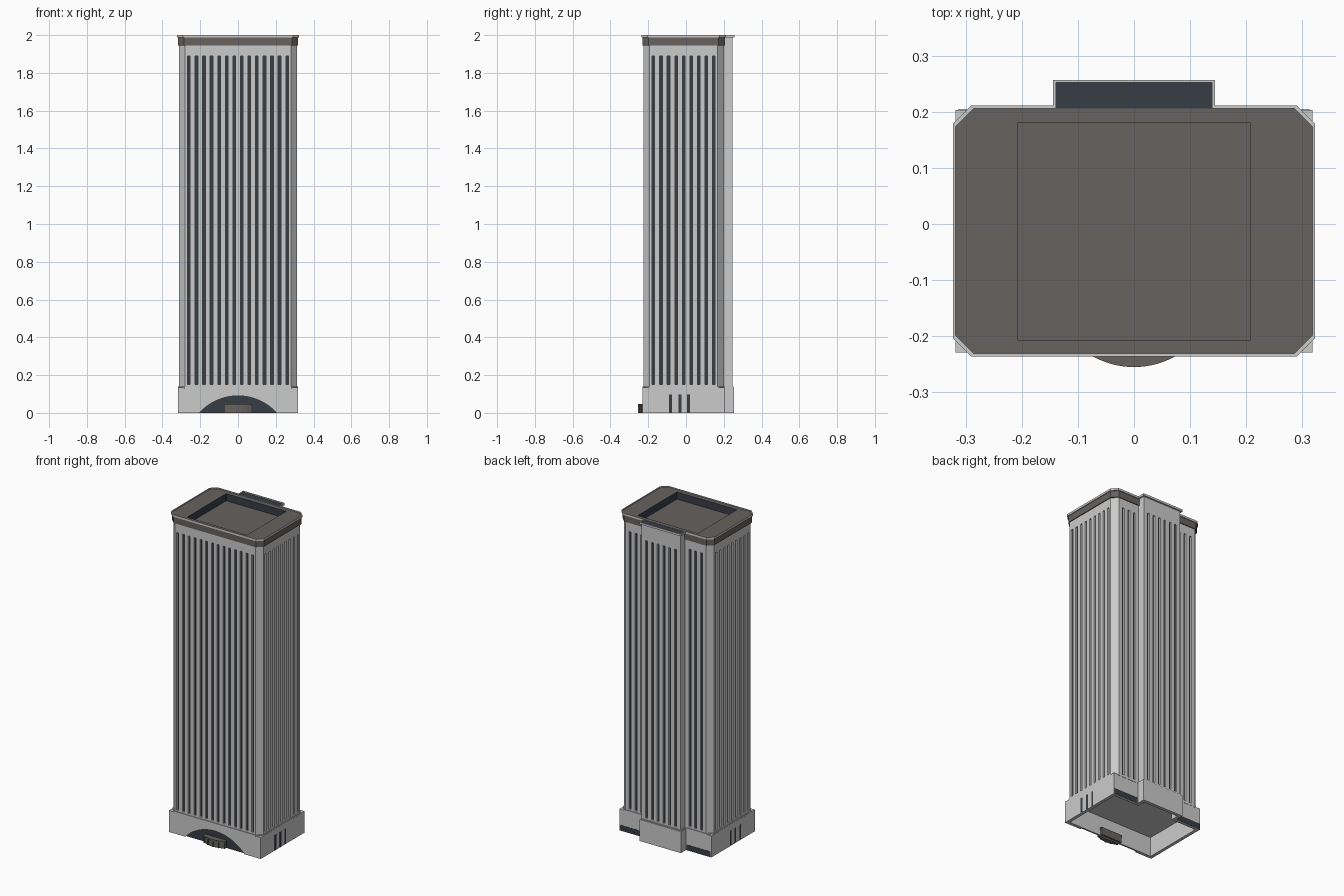
import bpy, bmesh, math
from mathutils import Vector

if "Cube" in bpy.data.objects:
    bpy.data.objects.remove(bpy.data.objects["Cube"])


def material(name, rgb):
    m = bpy.data.materials.new(name)
    m.diffuse_color = (*rgb, 1)
    m.use_nodes = True
    m.node_tree.nodes["Principled BSDF"].inputs["Base Color"].default_value = m.diffuse_color
    return m


STONE = material("pale stone", (0.59, 0.60, 0.59))
GLASS = material("dark glass", (0.038, 0.048, 0.062))
ROOF = material("brown grey roof", (0.135, 0.122, 0.112))


def finish(name, bm, mats):
    bmesh.ops.recalc_face_normals(bm, faces=bm.faces)
    me = bpy.data.meshes.new(name)
    bm.to_mesh(me)
    bm.free()
    for m in mats:
        me.materials.append(m)
    ob = bpy.data.objects.new(name, me)
    bpy.context.collection.objects.link(ob)
    return ob


def prism(name, pts, z0, z1, mat, dark=()):
    """Extrude an outline upward; side faces listed in dark get glass."""
    bm = bmesh.new()
    lo = [bm.verts.new((x, y, z0)) for x, y in pts]
    hi = [bm.verts.new((x, y, z1)) for x, y in pts]
    bm.faces.new(lo)
    bm.faces.new(hi)
    n = len(pts)
    for i in range(n):
        j = (i + 1) % n
        f = bm.faces.new((lo[i], lo[j], hi[j], hi[i]))
        f.material_index = 1 if i in dark else 0
    return finish(name, bm, [mat, GLASS])


def ring(name, outer, inner, z0, z1, mat, inside=None):
    """Wall between two outlines with the same number of corners."""
    bm = bmesh.new()
    loops = [[bm.verts.new((x, y, z)) for x, y in pts]
             for pts, z in ((outer, z0), (outer, z1), (inner, z1), (inner, z0))]
    n = len(outer)
    for k in range(4):
        a, b = loops[k], loops[(k + 1) % 4]
        for i in range(n):
            j = (i + 1) % n
            f = bm.faces.new((a[i], a[j], b[j], b[i]))
            f.material_index = 1 if k == 2 else 0
    return finish(name, bm, [mat, inside or mat])


def box(name, x0, x1, y0, y1, z0, z1, mat):
    return prism(name, [(x0, y0), (x1, y0), (x1, y1), (x0, y1)], z0, z1, mat)


def octagon(x, y0, y1, c):
    return [(-x + c, y0), (x - c, y0), (x, y0 + c), (x, y1 - c),
            (x - c, y1), (-x + c, y1), (-x, y1 - c), (-x, y0 + c)]


def tower_plan(d=0.0):
    """Chamfered tower outline with the rear bay, offset outward by d."""
    o = octagon(0.313 + d, -0.226 - d, 0.201 + d, 0.033)
    bx, by, y1 = 0.134 + d, 0.247 + d, 0.201 + d
    return o[:5] + [(bx, y1), (bx, by), (-bx, by), (-bx, y1)] + o[5:]


def base_plan(d=0.0):
    x, y0, y1, bx, by = 0.318 + d, -0.229 - d, 0.2035 + d, 0.143 + d, 0.255 + d
    return [(-x, y0), (x, y0), (x, y1), (bx, y1), (bx, by),
            (-bx, by), (-bx, y1), (-x, y1)]


def grooved(pts, step=0.04, w=0.014, depth=0.011):
    """Cut evenly spaced window grooves into every long edge."""
    out, dark = [], set()
    for i, p in enumerate(pts):
        a, b = Vector(p), Vector(pts[(i + 1) % len(pts)])
        out.append(tuple(a))
        length = (b - a).length
        if length < 0.1:
            continue
        u = (b - a) / length
        inward = Vector((-u.y, u.x)) * depth
        count = int((length + 0.005) / step)
        for k in range(count):
            c = a + u * (length / 2 + (k - (count - 1) / 2) * step)
            l, r = c - u * w / 2, c + u * w / 2
            dark.add(len(out) + 1)
            out += [tuple(l), tuple(l + inward), tuple(r + inward), tuple(r)]
    return out, dark


# Tower shaft with recessed window strips, plain bands above and below
outline, strips = grooved(tower_plan())
prism("tower_shaft", outline, 0.15, 1.89, STONE, strips)
prism("lower_band", tower_plan(), 0.135, 0.15, STONE)
prism("lower_ledge", tower_plan(0.004), 0.130, 0.140, STONE)
prism("upper_band", tower_plan(), 1.89, 1.945, STONE)

# Parapet, rim, sunken roof and rear shaft floor
ring("parapet", tower_plan(), tower_plan(-0.004), 1.945, 1.99, STONE)
ring("roof_rim", tower_plan(0.01), tower_plan(0.005), 1.99, 2.0, STONE)
ring("rim_underside", tower_plan(0.01), tower_plan(-0.004), 1.987, 1.991, STONE)
ring("roof_deck", octagon(0.318, -0.231, 0.206, 0.033),
     octagon(0.208, -0.207, 0.180, 0.0005), 1.946, 1.994, ROOF, GLASS)
box("roof_well_floor", -0.215, 0.215, -0.213, 0.187, 1.940, 1.949, ROOF)
box("rear_bay_floor", -0.132, 0.132, 0.204, 0.245, 1.940, 1.950, GLASS)
box("rear_bay_cover", -0.139, 0.139, 0.205, 0.252, 1.989, 1.993, GLASS)

# Hollow base with ceiling
base = ring("base_walls", base_plan(), base_plan(-0.02), 0, 0.135, STONE)
prism("base_ceiling", base_plan(-0.019), 0.122, 0.134, STONE)

# Front arch: shallow recess with a glass panel
R, CZ = 0.278, -0.188


def arch(name, y0, y1, zlow, mat):
    half = math.acos((zlow - CZ) / R)
    pts = [(R * math.sin(half * t / 16), CZ + R * math.cos(half * t / 16))
           for t in range(-16, 17)]
    ob = prism(name, pts, 0, y1 - y0, mat)
    for v in ob.data.vertices:
        x, z, d = v.co
        v.co = (x, y0 + d, z)
    ob.data.flip_normals()
    return ob


cutter = arch("arch_cutter", -0.26, -0.217, -0.02, STONE)
cutter.hide_render = True
cutter.hide_viewport = True
cut = base.modifiers.new("arch recess", "BOOLEAN")
cut.object = cutter
cut.operation = "DIFFERENCE"
cut.solver = "EXACT"
arch("arch_glass", -0.219, -0.214, 0.0, GLASS)


# Entrance: curved drum, posts and canopy
def bow(r):
    half = math.asin(0.075 / 0.15)
    arc = [(r * math.sin(half * t / 8), -0.105 - r * math.cos(half * t / 8))
           for t in range(-8, 9)]
    return arc + [(arc[-1][0], -0.195), (arc[0][0], -0.195)]


prism("entrance_drum", bow(0.144), 0, 0.038, ROOF)
prism("entrance_canopy", bow(0.150), 0.038, 0.048, ROOF)
for i in range(-2, 3):
    a = i * 0.25
    x, y = 0.146 * math.sin(a), -0.105 - 0.146 * math.cos(a)
    box("entrance_post", x - 0.003, x + 0.003, y - 0.003, y + 0.003, 0, 0.04, ROOF)

# Side slits and rear low openings, mirrored
for s in (-1, 1):
    for y in (-0.083, -0.033, 0.012):
        xs = sorted((s * 0.3165, s * 0.3188))
        box("side_window", *xs, y - 0.008, y + 0.008, 0.003, 0.097, GLASS)
    xs = sorted((s * 0.146, s * 0.314))
    box("rear_opening", *xs, 0.2015, 0.2045, 0.001, 0.036, GLASS)
